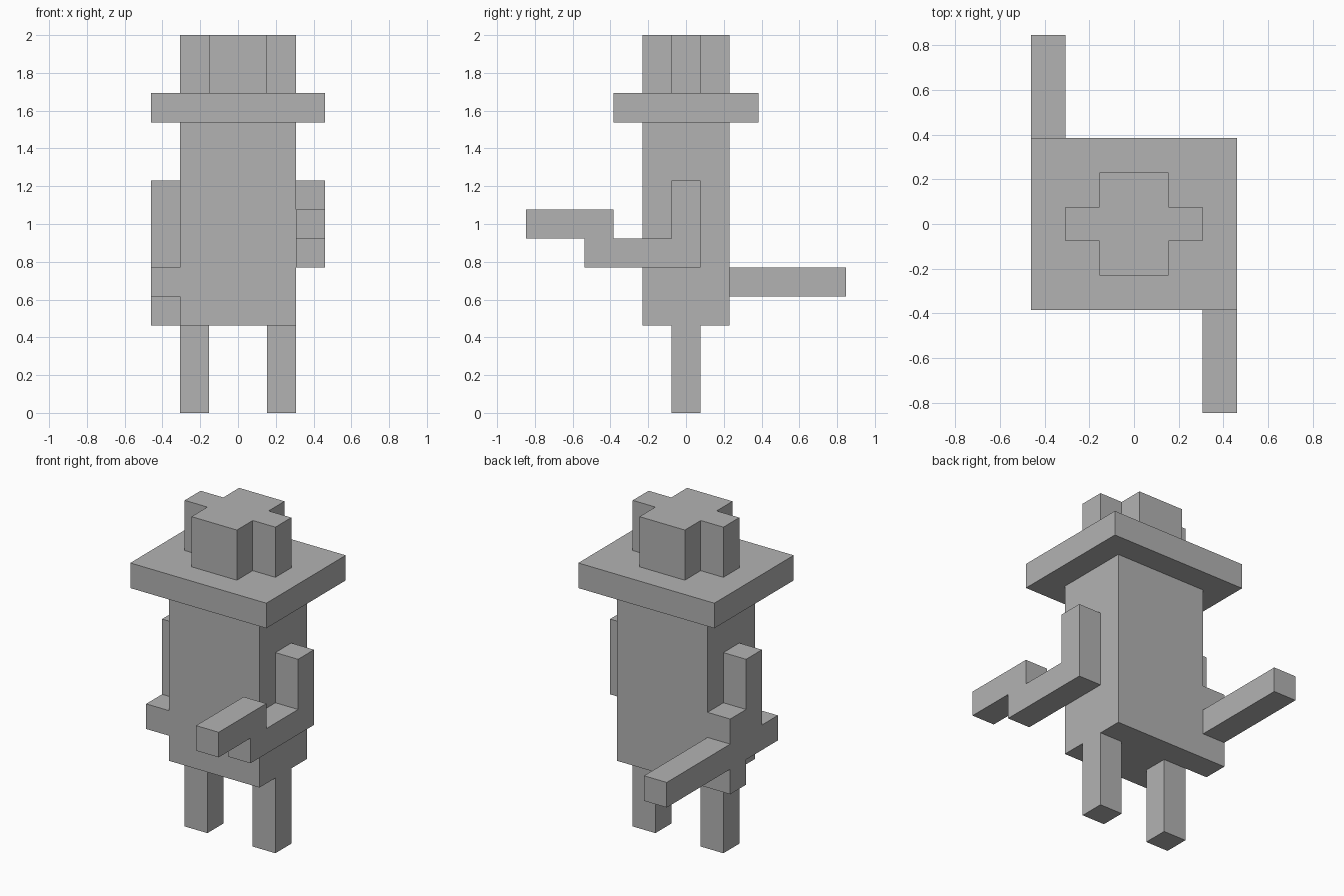
import bpy
import bmesh
from mathutils import Vector

if "Cube" in bpy.data.objects:
    bpy.data.objects.remove(bpy.data.objects["Cube"], do_unlink=True)

U = 2 / 13  # edge of one block; all sizes below are in blocks

grey = bpy.data.materials.new("plain grey")
grey.use_nodes = True
colour = (0.45, 0.45, 0.45, 1)
grey.diffuse_color = colour
grey.node_tree.nodes["Principled BSDF"].inputs["Base Color"].default_value = colour


def prism(name, outline, start, direction):
    """Extrude a flat outline: 'x' takes (y, z) points, 'z' takes (x, y) points."""
    axis, depth = direction
    bm = bmesh.new()
    if axis == "x":
        points = [Vector((start, a, b)) for a, b in outline]
        offset = Vector((depth, 0, 0))
    else:
        points = [Vector((a, b, start)) for a, b in outline]
        offset = Vector((0, 0, depth))
    face = bm.faces.new([bm.verts.new(p * U) for p in points])
    result = bmesh.ops.extrude_face_region(bm, geom=[face], use_keep_orig=True)
    top = [v for v in result["geom"] if isinstance(v, bmesh.types.BMVert)]
    bmesh.ops.translate(bm, verts=top, vec=offset * U)
    bmesh.ops.recalc_face_normals(bm, faces=bm.faces)
    mesh = bpy.data.meshes.new(name)
    bm.to_mesh(mesh)
    bm.free()
    mesh.materials.append(grey)
    obj = bpy.data.objects.new(name, mesh)
    bpy.context.scene.collection.objects.link(obj)
    return obj


def box(name, cx, half_x, half_y, bottom, height):
    outline = [(cx - half_x, -half_y), (cx + half_x, -half_y),
               (cx + half_x, half_y), (cx - half_x, half_y)]
    return prism(name, outline, bottom, ("z", height))


# Legs, body and hat brim
for side, cx in (("left", 1.5), ("right", -1.5)):
    box(side + "_leg", cx, 0.5, 0.5, 0, 3)
box("body", 0, 2, 1.5, 3, 7)
box("hat_brim", 0, 3, 2.5, 10, 1)

# Cross-shaped hat crown: one quarter turned into all four
quarter = [(2, 0.5), (1, 0.5), (1, 1.5)]
crown = (quarter
         + [(-x, y) for x, y in reversed(quarter)]
         + [(-x, -y) for x, y in quarter]
         + [(x, -y) for x, y in reversed(quarter)])
prism("hat_crown", crown, 11, ("z", 2))

# Left arm, reaching forward with a step up at the hand
left_arm = [(0.5, 8), (-0.5, 8), (-0.5, 6), (-2.5, 6), (-2.5, 7), (-5.5, 7),
            (-5.5, 6), (-3.5, 6), (-3.5, 5), (0.5, 5)]
prism("left_arm", left_arm, 2, ("x", 1))

# Right arm, with a long bar running to the back
right_arm = [(0.5, 8), (-0.5, 8), (-0.5, 5), (-1.5, 5), (-1.5, 4), (0.5, 4),
             (0.5, 3), (1.5, 3), (1.5, 4), (5.5, 4), (5.5, 5), (1.5, 5),
             (1.5, 6), (0.5, 6)]
prism("right_arm", right_arm, -3, ("x", 1))
